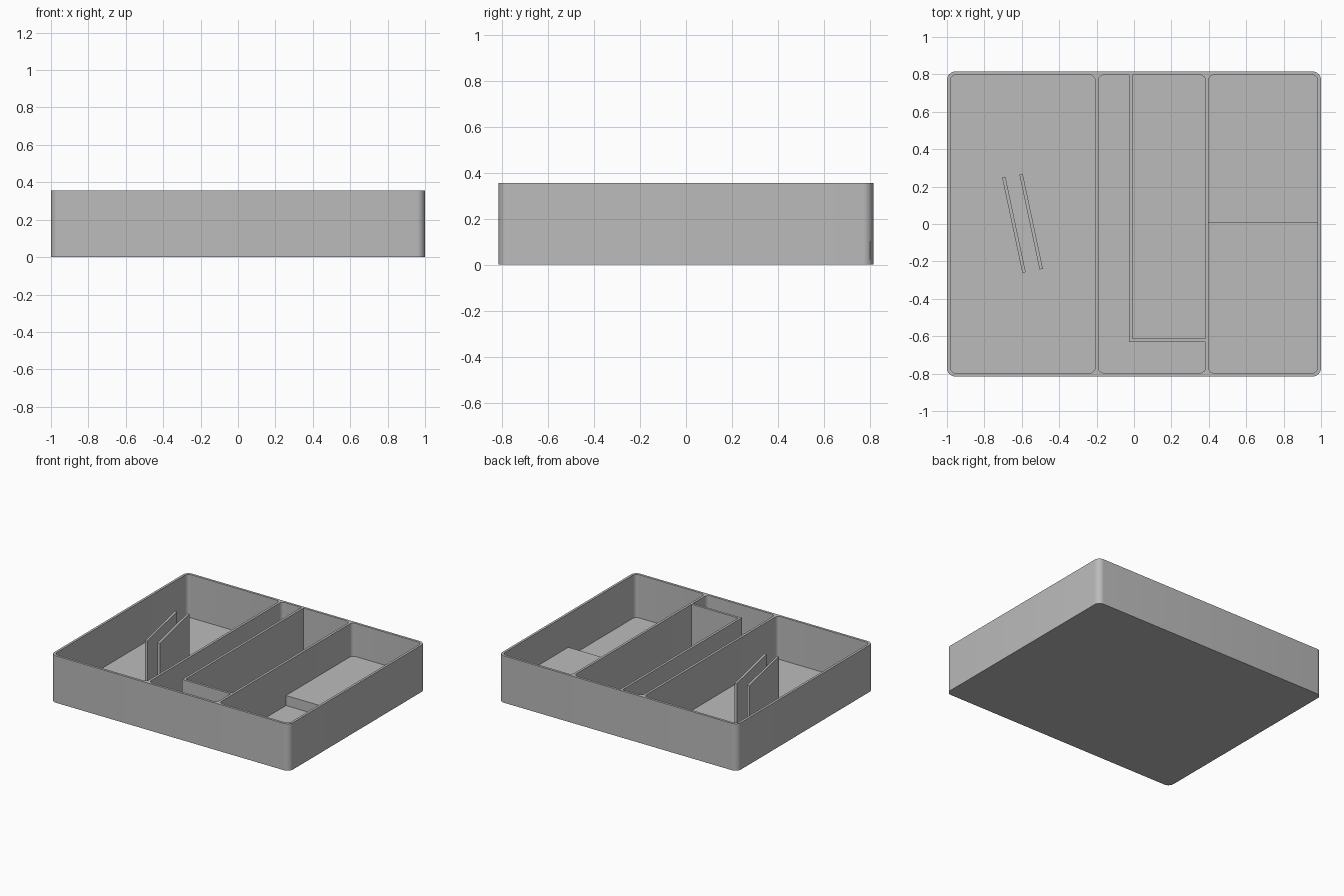
import bpy, bmesh, math
from mathutils import Matrix

cube = bpy.data.objects.get("Cube")
if cube:
    bpy.data.objects.remove(cube, do_unlink=True)

HX, HY, H = 1.0, 0.815, 0.355      # half sizes and height of the tray
WALL, FLOOR, STEP = 0.018, 0.028, 0.104

grey = bpy.data.materials.new("plain grey")
grey.use_nodes = True
colour = (0.5, 0.5, 0.5, 1)
grey.diffuse_color = colour
grey.node_tree.nodes["Principled BSDF"].inputs["Base Color"].default_value = colour


def block(name, x0, x1, y0, y1, z0, z1, radius=0, turn=0):
    """Box between limits, with optional rounded upright edges and a turn about z."""
    bm = bmesh.new()
    bmesh.ops.create_cube(bm, size=1)
    bmesh.ops.scale(bm, vec=(x1 - x0, y1 - y0, z1 - z0), verts=bm.verts)
    if radius:
        upright = [e for e in bm.edges
                   if abs(e.verts[0].co.z - e.verts[1].co.z) > 1e-4]
        bmesh.ops.bevel(bm, geom=upright, offset=radius, segments=8,
                        profile=0.5, affect='EDGES')
    bmesh.ops.rotate(bm, matrix=Matrix.Rotation(turn, 3, 'Z'), verts=bm.verts)
    bmesh.ops.translate(bm, vec=((x0 + x1) / 2, (y0 + y1) / 2, (z0 + z1) / 2),
                        verts=bm.verts)
    mesh = bpy.data.meshes.new(name)
    bm.to_mesh(mesh)
    bm.free()
    mesh.materials.append(grey)
    ob = bpy.data.objects.new(name, mesh)
    bpy.context.collection.objects.link(ob)
    return ob


# Tray body with three rounded compartments cut from it
tray = block("tray", -HX, HX, -HY, HY, 0, H, radius=0.045)
inner_y = HY - WALL
compartments = [(-HX + WALL, -0.208), (-0.19, 0.381), (0.399, HX - WALL)]
for x0, x1 in compartments:
    cutter = block("compartment_cutter", x0, x1, -inner_y, inner_y,
                   FLOOR, H + 0.1, radius=0.03)
    cutter.hide_render = True
    mod = tray.modifiers.new("compartment", 'BOOLEAN')
    mod.object = cutter
    mod.solver = 'EXACT'
    bpy.context.view_layer.objects.active = tray
    bpy.ops.object.modifier_apply(modifier=mod.name)
    bpy.data.objects.remove(cutter, do_unlink=True)

bpy.ops.object.select_all(action='DESELECT')
tray.select_set(True)
bpy.context.view_layer.objects.active = tray
bpy.ops.object.shade_smooth_by_angle(angle=math.radians(30))

# L-shaped divider in the middle compartment
SINK = 0.005
block("long_divider", -0.027, -0.027 + WALL, -0.63, inner_y + SINK, FLOOR - SINK, H - 0.0005)
block("short_divider", -0.027 + WALL, 0.381 + SINK, -0.63, -0.63 + WALL,
      FLOOR - SINK, H - 0.0005)

# Raised floor in the back half of the side compartment
block("raised_floor", 0.399 - SINK, HX - WALL + SINK, 0.005, inner_y + SINK,
      FLOOR - SINK, STEP)

# Pair of slanted standing plates
for side, cx, cy in (("outer", -0.642, -0.005), ("inner", -0.55, 0.013)):
    block(side + "_plate", cx - WALL / 2, cx + WALL / 2, cy - 0.26, cy + 0.26,
          FLOOR - SINK, H, turn=math.radians(12))
